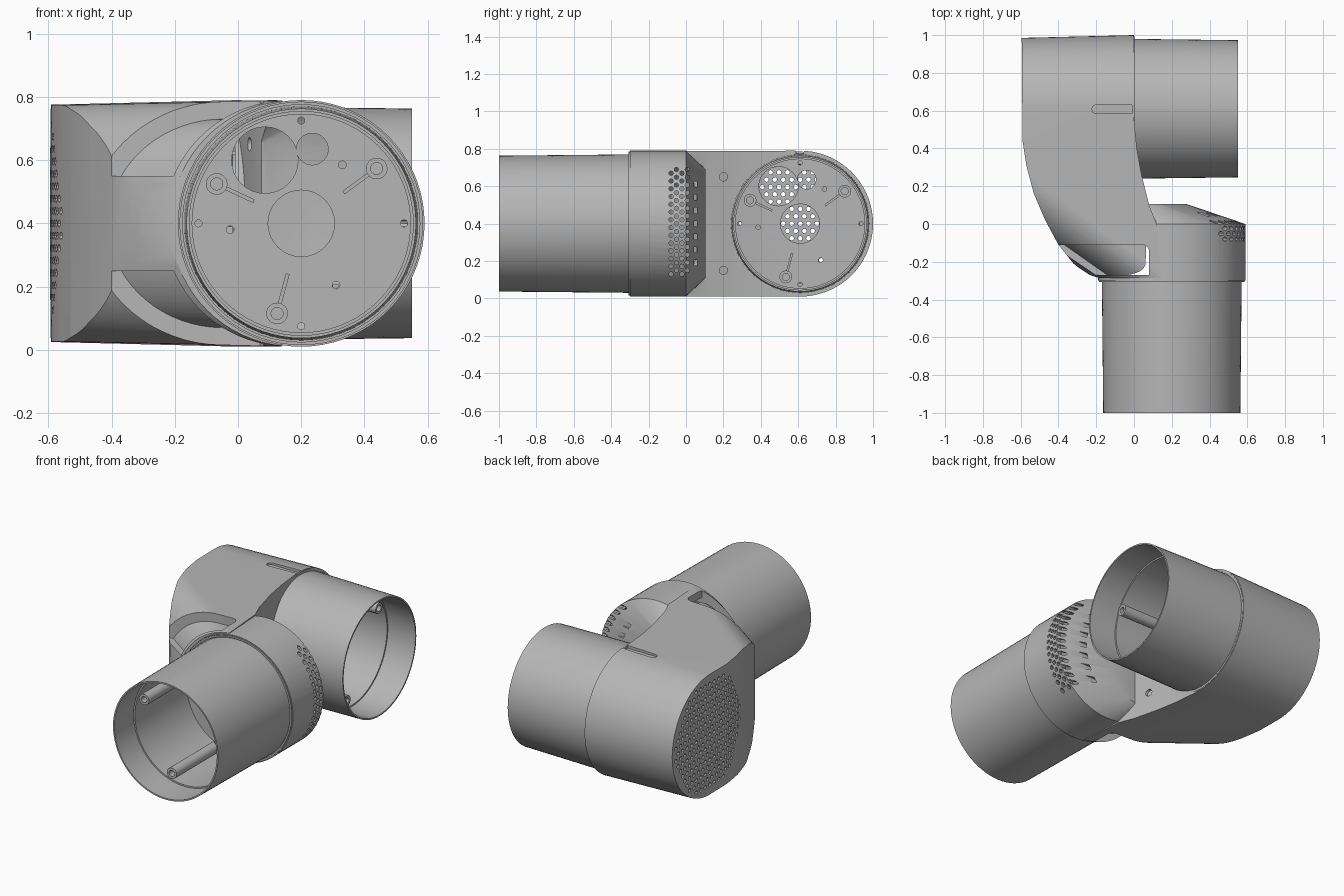
import bpy, bmesh
from math import sin, cos, pi, radians, hypot
from mathutils import Matrix, Vector

if "Cube" in bpy.data.objects:
    bpy.data.objects.remove(bpy.data.objects["Cube"])

grey = bpy.data.materials.new("plain_grey")
grey.use_nodes = True
grey.diffuse_color = (0.47, 0.47, 0.47, 1)
grey.node_tree.nodes["Principled BSDF"].inputs["Base Color"].default_value = grey.diffuse_color


def frame(origin, u, v, w):
    m = Matrix((u, v, w)).transposed().to_4x4()
    m.translation = origin
    return m


# Local frames: u and v span the opening, w points out of the tube
FRONT = frame((0.2, 0, 0.4), (1, 0, 0), (0, 0, 1), (0, -1, 0))
BACK = frame((0, 0.61, 0.4), (0, 1, 0), (0, 0, 1), (1, 0, 0))
WORLD = Matrix.Identity(4)


def circle(r, n=72, cu=0.0, cv=0.0, rv=None):
    rv = r if rv is None else rv
    return [(cu + r * cos(2 * pi * i / n), cv + rv * sin(2 * pi * i / n)) for i in range(n)]


def ring(m, pts, w):
    return [m @ Vector((u, v, w)) for u, v in pts]


def to_object(name, bm):
    bmesh.ops.recalc_face_normals(bm, faces=bm.faces)
    mesh = bpy.data.meshes.new(name)
    bm.to_mesh(mesh)
    bm.free()
    mesh.materials.append(grey)
    ob = bpy.data.objects.new(name, mesh)
    bpy.context.collection.objects.link(ob)
    return ob


def prisms(name, m, items):
    """Extrude each (outline, w0, w1) along w."""
    bm = bmesh.new()
    for pts, w0, w1 in items:
        a = [bm.verts.new(p) for p in ring(m, pts, w0)]
        b = [bm.verts.new(p) for p in ring(m, pts, w1)]
        bm.faces.new(a)
        bm.faces.new(b)
        for i in range(len(a)):
            j = (i + 1) % len(a)
            bm.faces.new((a[i], a[j], b[j], b[i]))
    return to_object(name, bm)


def hull(name, points):
    bm = bmesh.new()
    for p in points:
        bm.verts.new(p)
    res = bmesh.ops.convex_hull(bm, input=bm.verts)
    junk = set(res["geom_interior"] + res["geom_unused"])
    bmesh.ops.delete(bm, geom=[g for g in junk if isinstance(g, bmesh.types.BMVert)], context="VERTS")
    return to_object(name, bm)


def lathe(name, m, profile, n=72):
    """Turn a closed (radius, w) profile around w."""
    bm = bmesh.new()
    loops = [[bm.verts.new(p) for p in ring(m, circle(r, n), w)] for r, w in profile]
    for k, a in enumerate(loops):
        b = loops[(k + 1) % len(loops)]
        for i in range(n):
            j = (i + 1) % n
            bm.faces.new((a[i], a[j], b[j], b[i]))
    return to_object(name, bm)


def combine(a, b, op):
    mod = a.modifiers.new("cut", "BOOLEAN")
    mod.object, mod.operation, mod.solver = b, op, "EXACT"
    bpy.context.view_layer.objects.active = a
    bpy.ops.object.modifier_apply(modifier=mod.name)
    bpy.data.objects.remove(b)
    return a


# Elbow body: hull of the two cylinders trimmed by a plan outline
def blend(name, t):
    return hull(name, ring(FRONT, circle(0.39 - t), 0.3) + ring(FRONT, circle(0.39 - t), 0)
                + ring(BACK, circle(0.39 - t), 0) + ring(BACK, circle(0.365 - t), -1))


PLAN = [(-0.595, 1.05), (0, 1.05), (0, 0.56), (0.015, 0.4), (0.04, 0.26), (0.08, 0.1),
        (0.12, 0), (0.14, -0.285), (-0.19, -0.285), (-0.25, -0.265), (-0.32, -0.21),
        (-0.4, -0.11), (-0.47, 0.02), (-0.53, 0.16), (-0.57, 0.31), (-0.59, 0.44)]


def elbow(name, t, s):
    plan = [(-0.25 + (x + 0.25) * s, 0.35 + (y - 0.35) * s) for x, y in PLAN]
    return combine(blend(name, t), prisms("outline", WORLD, [(plan, -0.2, 1)]), "INTERSECT")


# Front collar: drum with a sloping rear face
def collar(name, t):
    return hull(name, ring(FRONT, circle(0.39 - t), 0.3 - t) + ring(FRONT, circle(0.39 - t), 0)
                + ring(FRONT, circle(0.23 - t, cu=-0.15, rv=0.29 - t), t - 0.105))


body = elbow("elbow_body", 0, 1)
combine(body, collar("collar", 0), "UNION")
combine(body, elbow("cavity", 0.07, 0.93), "DIFFERENCE")
combine(body, collar("collar_cavity", 0.03), "DIFFERENCE")

# Clip recesses above and below the joint
slot = [(-0.6, -0.27), (0.08, -0.27), (0.08, -0.14), (0.07, -0.12), (0.05, -0.11), (-0.6, -0.11)]
pockets = prisms("pockets", WORLD, [(slot, 0.55, 1), (slot, -0.2, 0.25)])
combine(pockets, blend("pocket_floor", 0.055), "DIFFERENCE")
combine(body, pockets, "DIFFERENCE")

# Alignment groove on top of the rear collar
groove = [(0.02, 0.585), (0.02, 0.63)] + [
    (-0.2 + 0.0225 * cos(a), 0.6075 + 0.0225 * sin(a)) for a in [pi / 2 + pi * i / 8 for i in range(9)]]
combine(body, prisms("groove", WORLD, [(groove, 0.772, 0.9)]), "DIFFERENCE")

# Round end grille in a staggered pattern
step = 0.045
dots = []
for row in range(-9, 10):
    for col in range(-9, 10):
        u, v = (col + 0.5 * (row % 2)) * step, row * step * 0.87
        if hypot(u, v) < 0.35:
            dots.append((circle(0.0125, 8, u, v), -0.7, -0.5))
combine(body, prisms("grille_holes", BACK, dots), "DIFFERENCE")

# Vent holes and slits in the side of the front collar, screw holes in the wall
vents = []
for k in range(4):
    for row in range(14):
        v = -0.27 + 0.0415 * row + 0.02 * (k % 2)
        vents.append((circle(0.012, 8, -0.69 + 0.029 * k, v), 0.36, 0.7))
for row in range(7):
    v = -0.21 + 0.07 * row
    vents.append(([(-0.567, v - 0.015), (-0.55, v - 0.015), (-0.55, v + 0.015), (-0.567, v + 0.015)], 0.3, 0.7))
for v in (-0.25, 0.25):
    vents.append((circle(0.022, 16, -0.41, v), -0.03, 0.2))
combine(body, prisms("vent_holes", BACK, vents), "DIFFERENCE")

# Openings in both tube floors
openings = [(0, 0, 0.105), (-0.115, 0.2, 0.105), (0.035, 0.235, 0.05), (0.13, 0.185, 0.012),
            (-0.225, -0.02, 0.012), (0.11, -0.195, 0.012)]
openings += [(0.325 * cos(a), 0.325 * sin(a), 0.011) for a in (0, pi / 2, pi, 3 * pi / 2)]
big = [(circle(r, 32, u, v)) for u, v, r in openings]
# The two largest openings merge slightly, so each is cut in its own pass
for pts in big:
    combine(body, prisms("front_opening", FRONT, [(pts, 0.2, 0.4)]), "DIFFERENCE")
    combine(body, prisms("rear_opening", BACK, [(pts, -0.1, 0.1)]), "DIFFERENCE")
parts = [body]

# Tubes with a stepped bore, screw posts and ribs
for side, m, base, end in (("front", FRONT, 0.295, 1.0), ("rear", BACK, -0.01, 0.55)):
    parts.append(lathe(side + "_tube", m, [(0.37, base), (0.363, end), (0.354, end),
                                           (0.354, end - 0.19), (0.345, end - 0.19), (0.345, base)]))
    parts.append(lathe(side + "_floor_ring", m, [(0.385, base), (0.385, base + 0.012),
                                                 (0.375, base + 0.012), (0.375, base)]))
    for i, deg in enumerate((155, 36, -105)):
        a = radians(deg)
        post = m @ Matrix.Rotation(a, 4, "Z") @ Matrix.Translation((0.295, 0, 0))
        tip = end - 0.17
        parts.append(lathe(f"{side}_post_{i + 1}", post, [(0.034, base), (0.034, tip), (0.019, tip), (0.019, base)], 24))
        rib = [(-0.13, -0.006), (-0.03, -0.006), (-0.03, 0.006), (-0.13, 0.006)]
        parts.append(prisms(f"{side}_rib_{i + 1}", post, [(rib, base, base + 0.12)]))

# Smooth shading with sharp edges kept
bpy.ops.object.select_all(action="DESELECT")
for ob in parts:
    ob.select_set(True)
bpy.context.view_layer.objects.active = body
bpy.ops.object.shade_smooth_by_angle(angle=radians(30))
